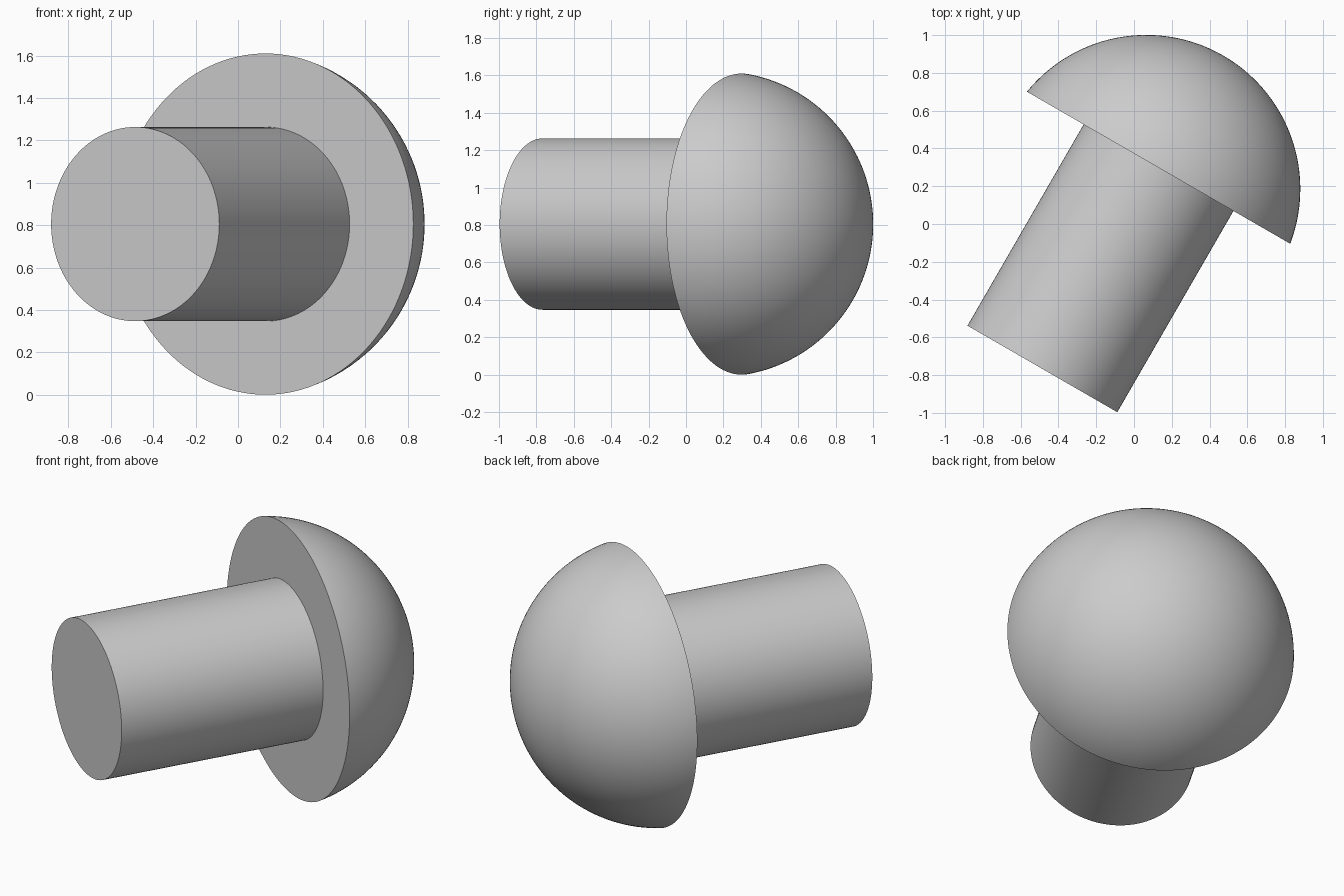
import bpy, bmesh
from math import sin, cos, asin, radians, tau
from mathutils import Matrix, Vector

cube = bpy.data.objects.get("Cube")
if cube:
    bpy.data.objects.remove(cube, do_unlink=True)

HEAD_R, SHANK_R, SHANK_LEN = 0.805, 0.458, 1.23
DROP = 0.13                                   # dome centre lies below the head's flat face
DOME_R = (HEAD_R ** 2 + DROP ** 2) ** 0.5
SEGMENTS, RINGS = 128, 40

# One plain grey
grey = bpy.data.materials.new("plain_grey")
grey.use_nodes = True
colour = (0.6, 0.6, 0.6, 1)
grey.diffuse_color = colour
grey.node_tree.nodes["Principled BSDF"].inputs["Base Color"].default_value = colour

# Half profile along the axis: shank end, shank side, flat shoulder, domed head
profile = [(0, -SHANK_LEN), (SHANK_R, -SHANK_LEN), (SHANK_R, 0)]
rim_angle = asin(HEAD_R / DOME_R)
for i in range(RINGS + 1):
    a = rim_angle * (1 - i / RINGS)
    profile.append((DOME_R * sin(a), DOME_R * cos(a) - DROP))

# Revolve the profile into a closed solid
bm = bmesh.new()
verts = [bm.verts.new((r, 0, h)) for r, h in profile]
edges = [bm.edges.new(pair) for pair in zip(verts, verts[1:])]
bmesh.ops.spin(bm, geom=verts + edges, cent=(0, 0, 0), axis=(0, 0, 1),
               angle=tau, steps=SEGMENTS, use_duplicate=False)
bmesh.ops.remove_doubles(bm, verts=bm.verts, dist=0.0001)
bmesh.ops.recalc_face_normals(bm, faces=bm.faces)

# Lay the axis level and turn it toward the back left
axis = Vector((sin(radians(30)), cos(radians(30)), 0))
bm.transform(Matrix.Translation((0.13, 0.298, HEAD_R))
             @ axis.to_track_quat("Z", "Y").to_matrix().to_4x4())

mesh = bpy.data.meshes.new("domed_rivet")
bm.to_mesh(mesh)
bm.free()
mesh.materials.append(grey)
rivet = bpy.data.objects.new("domed_rivet", mesh)
bpy.context.collection.objects.link(rivet)

# Smooth curves, crisp rims
bpy.ops.object.select_all(action="DESELECT")
rivet.select_set(True)
bpy.context.view_layer.objects.active = rivet
bpy.ops.object.shade_smooth_by_angle(angle=radians(35))
